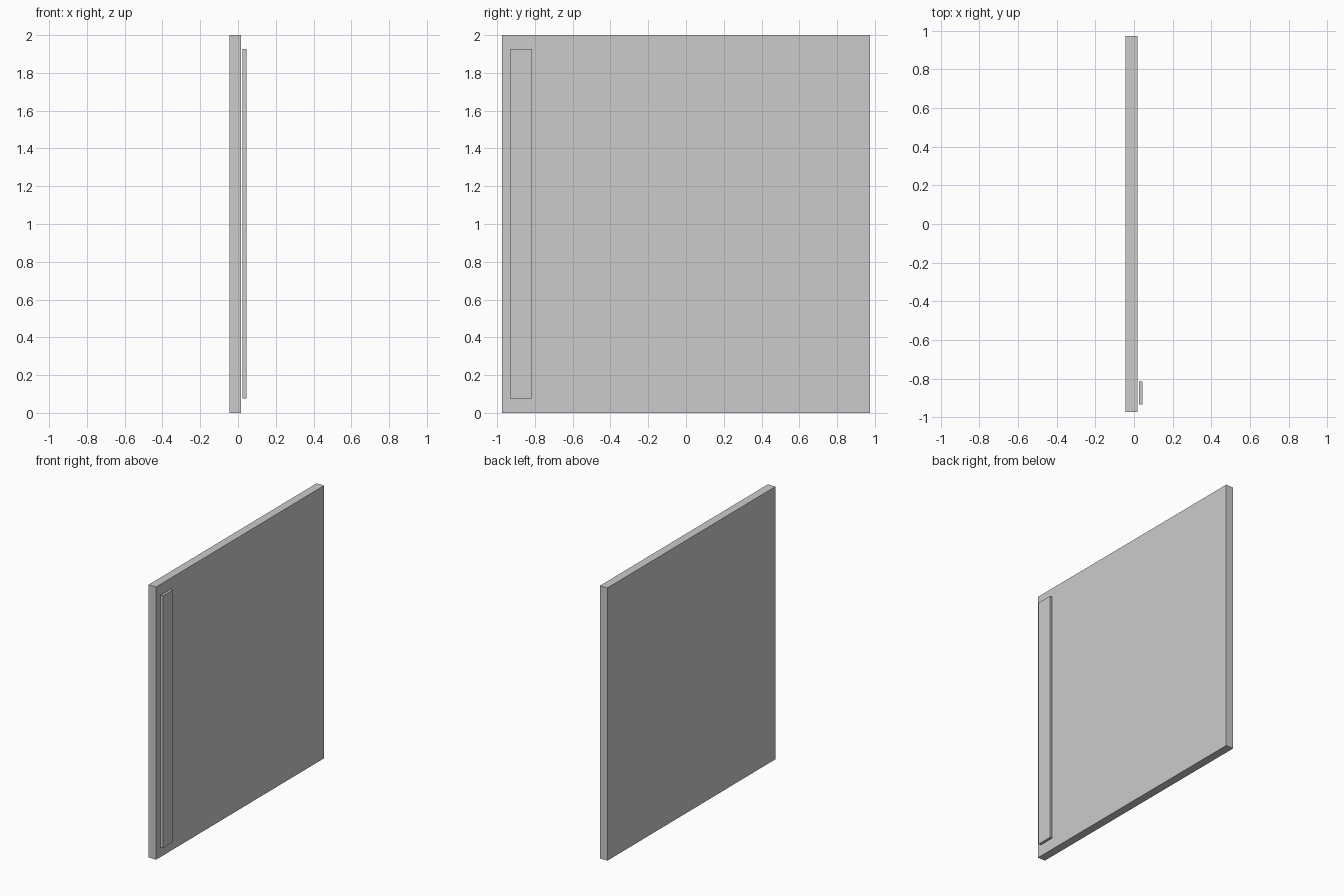
import bpy

if "Cube" in bpy.data.objects:
    bpy.data.objects.remove(bpy.data.objects["Cube"])


def box(name, lo, hi):
    """Axis-aligned box between two corners."""
    centre = [(a + b) / 2 for a, b in zip(lo, hi)]
    bpy.ops.mesh.primitive_cube_add(size=1, location=centre)
    obj = bpy.context.object
    obj.name = name
    obj.scale = [b - a for a, b in zip(lo, hi)]
    bpy.ops.object.transform_apply(location=False, rotation=False, scale=True)
    return obj


# Large flat door panel
box("door_panel", (-0.044, -0.973, 0.0), (0.017, 0.973, 2.0))

# Long vertical pull strip, standing slightly off the panel face
box("handle_strip", (0.025, -0.932, 0.077), (0.044, -0.815, 1.927))
